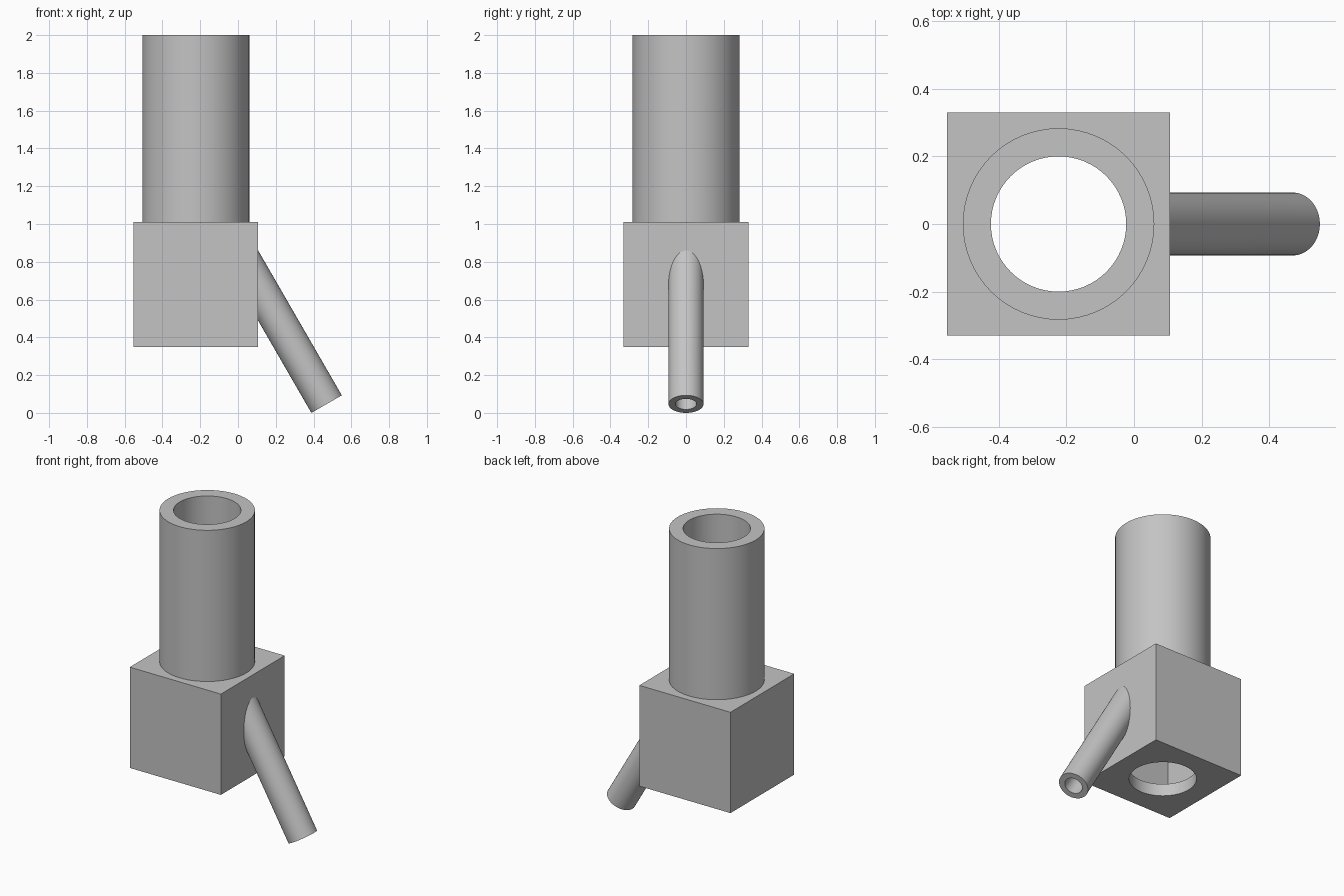
import bpy
import math
from mathutils import Vector

old = bpy.data.objects.get("Cube")
if old:
    bpy.data.objects.remove(old, do_unlink=True)

# Main dimensions
CX = -0.223                              # axis of housing and upper tube
HALF, WALL = 0.33, 0.08                  # housing half width, wall thickness
BASE, TOP = 0.35, 1.01                   # housing bottom and top
BORE = 0.2
PIPE_R, PIPE_BORE = 0.093, 0.056
TILT = math.radians(30)
PIPE_END = Vector((0.469, 0, 0.0465))    # centre of the pipe's open end
PIPE_DIR = Vector((-math.sin(TILT), 0, math.cos(TILT)))

grey = bpy.data.materials.new("plain grey")
grey.use_nodes = True
grey.diffuse_color = (0.55, 0.55, 0.55, 1)
grey.node_tree.nodes["Principled BSDF"].inputs["Base Color"].default_value = grey.diffuse_color


def finish(name):
    ob = bpy.context.object
    ob.name = name
    ob.data.materials.append(grey)
    return ob


def box(name, half, z0, z1):
    bpy.ops.mesh.primitive_cube_add(size=1, location=(CX, 0, (z0 + z1) / 2))
    ob = finish(name)
    ob.scale = (2 * half, 2 * half, z1 - z0)
    bpy.ops.object.transform_apply(location=False, rotation=False, scale=True)
    return ob


def rod(name, radius, start, end):
    """Cylinder between two points."""
    axis = end - start
    bpy.ops.mesh.primitive_cylinder_add(
        vertices=64, radius=radius, depth=axis.length, location=(start + end) / 2,
        rotation=axis.to_track_quat('Z', 'Y').to_euler())
    return finish(name)


def upright(name, radius, z0, z1):
    return rod(name, radius, Vector((CX, 0, z0)), Vector((CX, 0, z1)))


def along_pipe(name, radius, t0, t1):
    return rod(name, radius, PIPE_END + PIPE_DIR * t0, PIPE_END + PIPE_DIR * t1)


def carve(ob, *cutters):
    """Subtract each cutter, then discard it."""
    bpy.ops.object.select_all(action='DESELECT')
    bpy.context.view_layer.objects.active = ob
    ob.select_set(True)
    for cutter in cutters:
        cutter.hide_render = True
        mod = ob.modifiers.new("cut", 'BOOLEAN')
        mod.operation, mod.solver, mod.object = 'DIFFERENCE', 'EXACT', cutter
        bpy.ops.object.modifier_apply(modifier=mod.name)
        bpy.data.objects.remove(cutter, do_unlink=True)
    bpy.ops.object.shade_smooth_by_angle(angle=math.radians(30))


# Hollow square housing, open above, below and into the pipe
carve(box("housing", HALF, BASE, TOP),
      box("cavity_cutter", HALF - WALL, BASE + WALL, TOP - WALL),
      upright("bore_cutter", BORE, BASE - 0.1, TOP + 0.1),
      along_pipe("port_cutter", PIPE_BORE, 0, 0.985))

# Upper tube
carve(upright("upper_tube", BORE + 0.083, TOP, 2.0),
      upright("tube_cutter", BORE, TOP - 0.1, 2.1))

# Slanted side pipe, trimmed flush with the housing wall
carve(along_pipe("side_pipe", PIPE_R, 0, 0.9),
      along_pipe("pipe_cutter", PIPE_BORE, -0.1, 1.0),
      box("trim_cutter", HALF, BASE - 0.1, TOP + 0.1))
